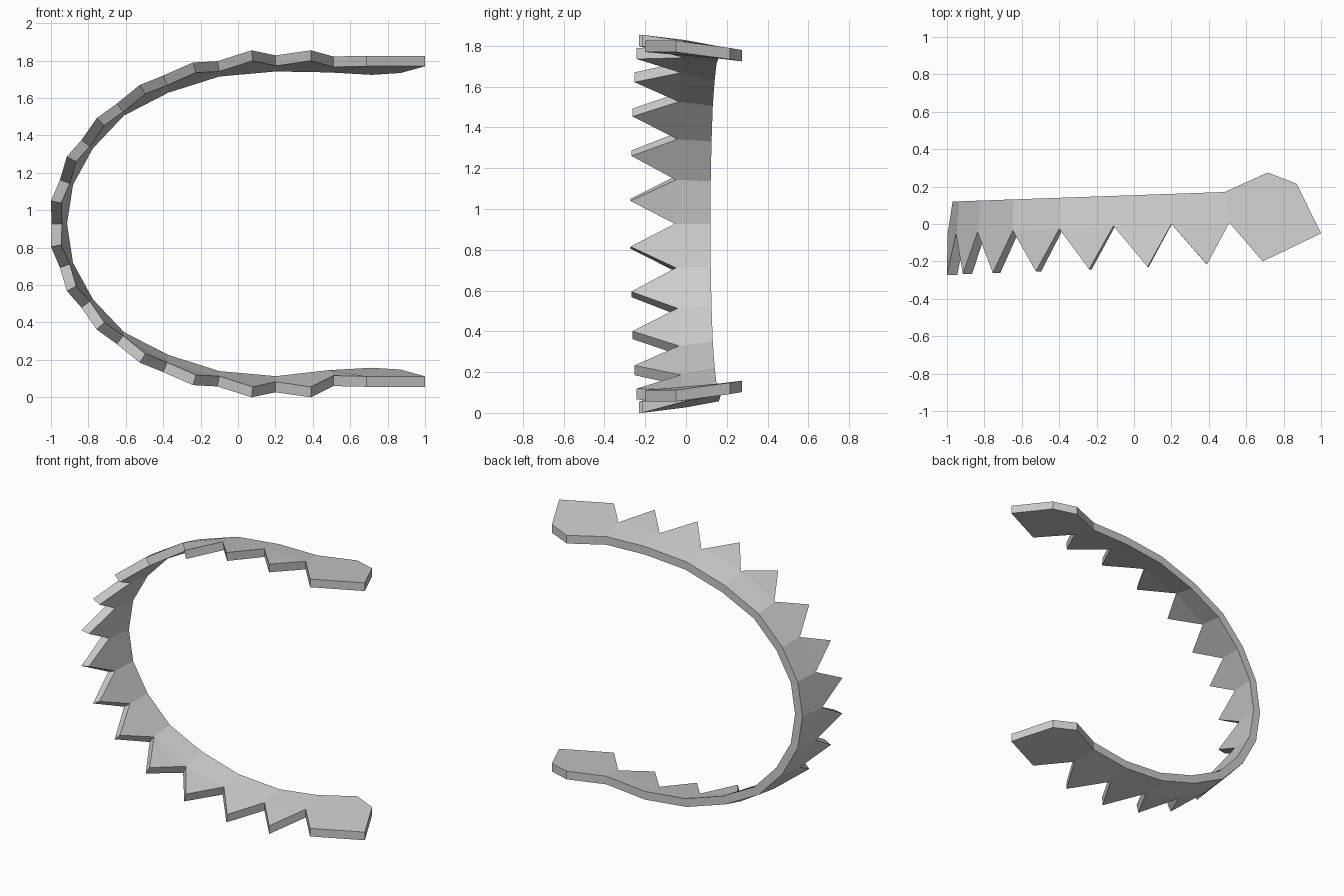
import bpy, bmesh
from mathutils import Vector

if "Cube" in bpy.data.objects:
    bpy.data.objects.remove(bpy.data.objects["Cube"])

MID = 0.9275      # mirror height
THICK = 0.056

# Outer-surface points of the upper half: notches, tooth tips, rear rim, end plate
notch = [(-.997, -.055, MID), (-.952, -.05, 1.162), (-.837, -.042, 1.375), (-.648, -.035, 1.57),
         (-.4, -.025, 1.72), (-.11, -.01, 1.797), (.2, 0, 1.828), (.51, .007, 1.822)]
tip = [(-1, -.272, 1.05), (-.915, -.268, 1.287), (-.755, -.262, 1.493), (-.525, -.253, 1.67),
       (-.24, -.242, 1.79), (.073, -.23, 1.855), (.39, -.217, 1.855)]
rear_xz = [(-.97, MID), (-.935, 1.155), (-.82, 1.365), (-.645, 1.55),
           (-.395, 1.68), (-.11, 1.77), (.2, 1.798), (.485, 1.793)]
rear = [(x, .12 + (x + .97) * .035, z) for x, z in rear_xz]
plate = [(.688, -.2, 1.826), (1, -.05, 1.826), (.87, .215, 1.79), (.715, .275, 1.78)]


def outward(a, b):
    """Unit normal in the x-z plane for a step from a to b along the band."""
    return Vector((-(b[2] - a[2]), 0, b[0] - a[0])).normalized()


def notch_normal(i):
    if i == 0:
        return Vector((-1, 0, 0))
    if i == 7:
        return Vector((0, 0, 1))
    return outward(notch[i - 1], notch[i + 1])


def add_half(bm, lower):
    def pair(p, n):
        out = []
        for q in (Vector(p), Vector(p) - n * THICK):
            if lower:
                q.z = 2 * MID - q.z
                if p[0] > .45:          # lower end sits slightly further in
                    q.z += .027
            out.append(bm.verts.new(q))
        return out

    N = [pair(p, notch_normal(i)) for i, p in enumerate(notch)]
    R = [pair(p, notch_normal(i)) for i, p in enumerate(rear)]
    T = [pair(p, outward(notch[i], notch[i + 1])) for i, p in enumerate(tip)]
    E = [pair(p, Vector((0, 0, 1))) for p in plate]

    # Inner and outer skins
    for k in (0, 1):
        for i in range(7):
            bm.faces.new([v[k] for v in (N[i], N[i + 1], R[i + 1], R[i])])
            bm.faces.new([v[k] for v in (N[i], T[i], N[i + 1])])
        bm.faces.new([v[k] for v in (N[7], E[0], E[1], E[2], E[3], R[7])])

    # Edge walls round the outline, open at the mirror plane
    outline = []
    for i in range(7):
        outline += [N[i], T[i]]
    outline += [N[7]] + E + R[::-1]
    for a, b in zip(outline, outline[1:]):
        bm.faces.new((a[0], b[0], b[1], a[1]))


bm = bmesh.new()
add_half(bm, False)
add_half(bm, True)
bmesh.ops.remove_doubles(bm, verts=bm.verts, dist=.0005)
bmesh.ops.recalc_face_normals(bm, faces=bm.faces)
mesh = bpy.data.meshes.new("toothed_band")
bm.to_mesh(mesh)
bm.free()
bpy.context.collection.objects.link(bpy.data.objects.new("toothed_band", mesh))
